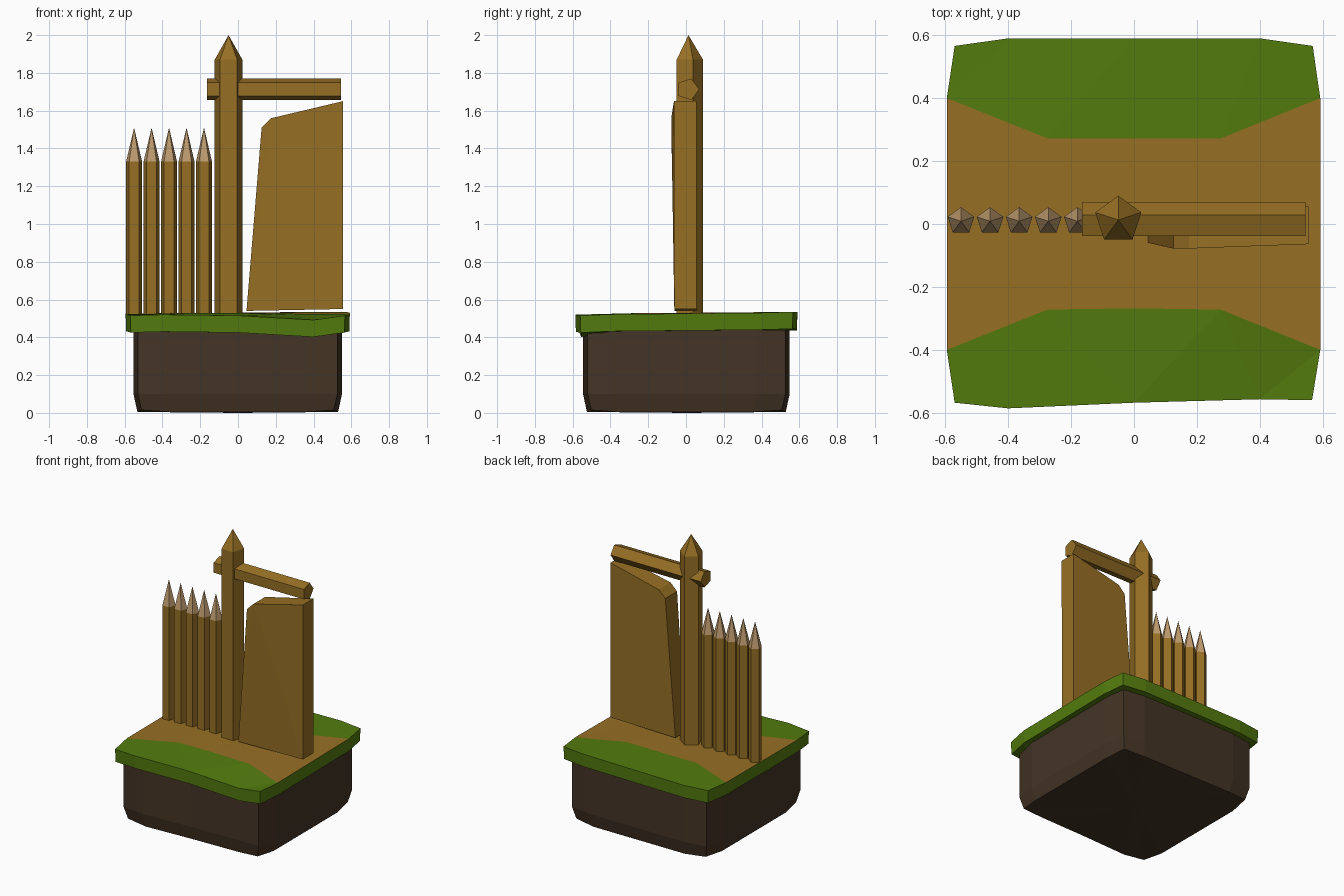
import bpy, bmesh, math
from mathutils import Vector

if "Cube" in bpy.data.objects:
    bpy.data.objects.remove(bpy.data.objects["Cube"])


def material(name, rgb):
    lin = [((c / 255 + 0.055) / 1.055) ** 2.4 for c in rgb]
    m = bpy.data.materials.new(name)
    m.diffuse_color = (*lin, 1)
    m.use_nodes = True
    m.node_tree.nodes["Principled BSDF"].inputs["Base Color"].default_value = m.diffuse_color
    return m


WOOD = material("brown_wood", (151, 111, 36))
TIP = material("cut_wood", (190, 155, 110))
GRASS = material("green_grass", (83, 123, 14))
DIRT = material("dark_dirt", (68, 52, 37))


def finish(name, bm, mats, rule=None):
    bmesh.ops.recalc_face_normals(bm, faces=bm.faces[:])
    if rule:
        for f in bm.faces:
            f.material_index = rule(f)
    me = bpy.data.meshes.new(name)
    bm.to_mesh(me)
    bm.free()
    for m in mats:
        me.materials.append(m)
    ob = bpy.data.objects.new(name, me)
    bpy.context.collection.objects.link(ob)
    return ob


def loft(bm, rings, tip=None):
    """Join rings of points; cap the start, and cap or point the end."""
    vs = [[bm.verts.new(p) for p in r] for r in rings]
    n = len(vs[0])
    for a, b in zip(vs, vs[1:]):
        for i in range(n):
            j = (i + 1) % n
            bm.faces.new((a[i], a[j], b[j], b[i]))
    bm.faces.new(vs[0][::-1])
    if tip:
        t = bm.verts.new(tip)
        for i in range(n):
            bm.faces.new((vs[-1][i], vs[-1][(i + 1) % n], t))
    else:
        bm.faces.new(vs[-1])


def pentagon(r):
    return [(-r * math.sin(i * math.tau / 5), r * math.cos(i * math.tau / 5)) for i in range(5)]


def pointed_post(name, x, y, r, shoulder, top, mats):
    bm = bmesh.new()
    rings = [[(x + a, y + b, z) for a, b in pentagon(r)] for z in (0.51, shoulder)]
    loft(bm, rings, (x, y, top))
    high = len(mats) - 1
    finish(name, bm, mats, lambda f: high if f.calc_center_median().z > shoulder else 0)


# Gate post and fence stakes
pointed_post("gate_post", -0.05, 0.013, 0.077, 1.87, 2.0, [WOOD])
for i in range(5):
    pointed_post(f"fence_stake_{i + 1}", -0.55 + 0.0925 * i, 0.009, 0.0445, 1.33, 1.51, [WOOD, TIP])

# Cross beam, its point facing the back
bm = bmesh.new()
loft(bm, [[(x, 0.01 + b, 1.713 + a) for a, b in pentagon(0.06)] for x in (-0.165, 0.545)])
finish("cross_beam", bm, [WOOD])

# Slanted gate panel, slightly bulged at its front
panel = [(0.045, 0.54, -0.06), (0.555, 0.55, -0.062), (0.555, 1.65, -0.064),
         (0.175, 1.56, -0.078), (0.125, 1.51, -0.078)]
bm = bmesh.new()
loft(bm, [[(x, y, z) for x, z, y in panel], [(x, 0.055, z) for x, z, y in panel]])
bmesh.ops.triangulate(bm, faces=[f for f in bm.faces if len(f.verts) > 4])
finish("gate_panel", bm, [WOOD])

# Ground outline with clipped corners (x, y, top height)
rim = [(-0.595, -0.4, 0.522), (-0.57, -0.568, 0.515), (-0.4, -0.586, 0.52), (0, -0.568, 0.515),
       (0.4, -0.557, 0.492), (0.566, -0.56, 0.515), (0.592, -0.4, 0.522),
       (0.592, 0.4, 0.53), (0.568, 0.566, 0.535), (0.4, 0.59, 0.535), (0, 0.59, 0.53),
       (-0.4, 0.59, 0.525), (-0.57, 0.566, 0.525), (-0.595, 0.4, 0.525)]
inner = [(-0.275, -0.272, 0.528), (0, -0.268, 0.528), (0.275, -0.272, 0.525),
         (0.275, 0.272, 0.532), (0, 0.272, 0.53), (-0.275, 0.272, 0.53)]

# Grass slab with a path across its top
bm = bmesh.new()
t = [bm.verts.new(p) for p in rim]
b = [bm.verts.new((x * 0.995, y * 0.995, z - 0.09)) for x, y, z in rim]
c = [bm.verts.new(p) for p in inner]
for i in range(14):
    j = (i + 1) % 14
    bm.faces.new((t[i], b[i], b[j], t[j]))
bm.faces.new(b[::-1])
bm.faces.new(t[0:4] + [c[1], c[0]])
bm.faces.new(t[3:7] + [c[2], c[1]])
bm.faces.new(t[7:11] + [c[4], c[3]])
bm.faces.new(t[10:14] + [c[5], c[4]])
path = [bm.faces.new([t[0], c[0], c[5], t[13]]),
        bm.faces.new([c[0], c[1], c[4], c[5]]),
        bm.faces.new([c[1], c[2], c[3], c[4]]),
        bm.faces.new([c[2], t[6], t[7], c[3]])]
for f in path:
    f.material_index = 1
bmesh.ops.triangulate(bm, faces=bm.faces[:])
finish("grass_slab", bm, [GRASS, WOOD])

# Dirt block, narrowing at the bottom
bm = bmesh.new()
levels = [(0.895, 0.015), (0.93, 0.1), (0.93, 0.44)]
rings = [[(x * s, y * s, z - (0.01 if z < 0.05 and abs(x) + abs(y) < 1.0 else 0))
          for x, y, _ in rim] for s, z in levels]
loft(bm, rings)
for f in [f for f in bm.faces if len(f.verts) > 4 and f.calc_center_median().z < 0.1]:
    poked = bmesh.ops.poke(bm, faces=[f])
    poked["verts"][0].co.z = 0.0
finish("dirt_block", bm, [DIRT])
